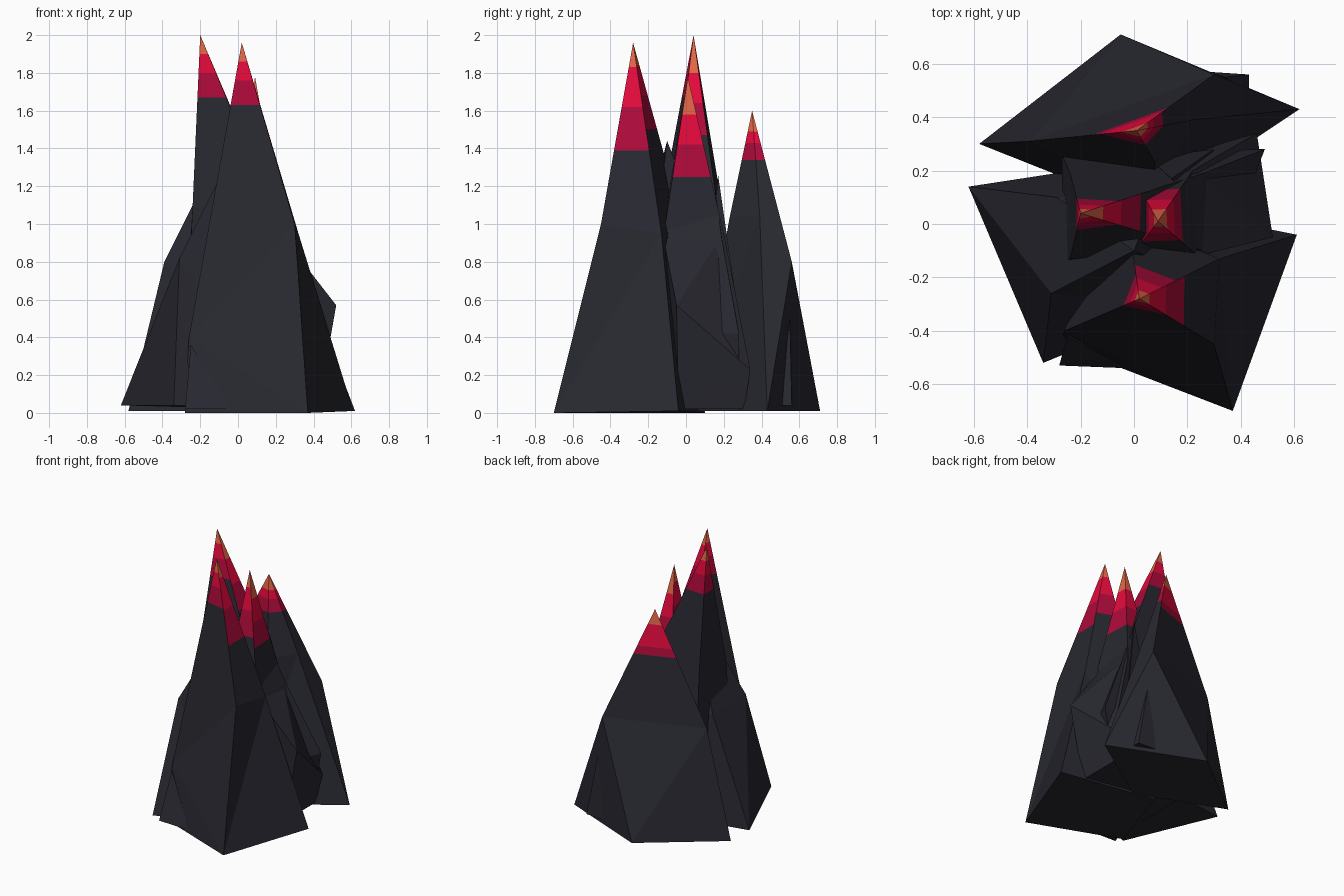
import bpy
import bmesh
from mathutils import Vector

default_cube = bpy.data.objects.get("Cube")
if default_cube:
    bpy.data.objects.remove(default_cube, do_unlink=True)


def make_material(name, red, green, blue):
    material = bpy.data.materials.new(name)
    material.use_nodes = True
    color = (red, green, blue, 1)
    material.diffuse_color = color
    shader = next(n for n in material.node_tree.nodes if n.type == "BSDF_PRINCIPLED")
    shader.inputs["Base Color"].default_value = color
    shader.inputs["Roughness"].default_value = 0.8
    return material


MATERIALS = [
    make_material("tip_orange", 0.75, 0.13, 0.06),
    make_material("bright_crimson", 0.77, 0.003, 0.045),
    make_material("deep_crimson", 0.42, 0.003, 0.042),
    make_material("charcoal_rock", 0.021, 0.021, 0.03),
]
ROCK = len(MATERIALS) - 1

# How far each painted band reaches below the apex
NARROW = (0.1, 0.2, 0.33)
MEDIUM = (0.12, 0.28, 0.46)
WIDE = (0.13, 0.34, 0.57)
LONG_TIP = (0.2, 0.36, 0.53)
SHORT = (0.11, 0.17, 0.26)
BACK = (0.11, 0.27, 0.33)


def build_spire(name, apex, corners, bands=None):
    """Corners run counterclockwise, each a chain of points from shoulder to foot.
    bands holds one set of band depths for the side starting at each corner."""
    apex = Vector(apex)
    chains = [[Vector(point) for point in chain] for chain in corners]
    bm = bmesh.new()

    def add_face(points, material):
        face = bm.faces.new([bm.verts.new(point) for point in points])
        face.material_index = material

    def point_below(shoulder, depth):
        return apex.lerp(shoulder, depth / (apex.z - shoulder.z))

    for i, chain in enumerate(chains):
        following = chains[(i + 1) % len(chains)]
        left, right = [apex], [apex]
        # Painted tip: level cuts across this side
        for depth in bands[i] if bands else ():
            left.append(point_below(chain[0], depth))
            right.append(point_below(following[0], depth))
        painted = len(left) - 1
        left += chain
        right += following
        for level in range(len(left) - 1):
            material = level if level < painted else ROCK
            outline = [left[level], left[level + 1], right[level + 1]]
            if level:
                outline.append(right[level])
            add_face(outline, material)

    # Closed underside
    add_face([chain[-1] for chain in reversed(chains)], ROCK)
    bmesh.ops.remove_doubles(bm, verts=bm.verts[:], dist=0.0001)
    rock_faces = [f for f in bm.faces if f.material_index == ROCK]
    bmesh.ops.triangulate(bm, faces=rock_faces, quad_method="SHORT_EDGE")

    mesh = bpy.data.meshes.new(name)
    bm.to_mesh(mesh)
    bm.free()
    for material in MATERIALS:
        mesh.materials.append(material)
    spire = bpy.data.objects.new(name, mesh)
    bpy.context.collection.objects.link(spire)
    return spire


# Front spire, broad and almost as tall as the highest
build_spire("front_spire", (0.02, -0.28, 1.96), [
    [(0.3, -0.45, 1.0), (0.37, -0.7, 0)],
    [(0.32, -0.13, 0.95), (0.61, -0.04, 0.01)],
    [(-0.02, 0, 0.95), (-0.1, 0.1, 0)],
    [(-0.26, -0.4, 0.4), (-0.28, -0.45, 0)],
], [WIDE, MEDIUM, NARROW, NARROW])

# Highest spire, leaning away from its long +x side
build_spire("leaning_spire", (-0.2, 0.04, 2.0), [
    [(0.26, -0.1, 0.9), (0.42, 0.1, 0.42), (0.4, 0.1, 0.02)],
    [(0.26, 0.19, 0.92), (0.49, 0.28, 0.42), (0.42, 0.28, 0.02)],
    [(-0.24, 0.19, 1.1), (-0.27, 0.26, 0.6), (-0.25, 0.23, 0.02)],
    [(-0.24, -0.13, 1.1), (-0.27, -0.15, 0.5), (-0.25, -0.2, 0.02)],
], [LONG_TIP, NARROW, NARROW, NARROW])

# Slim central spire with a flared foot
build_spire("central_spire", (0.09, 0.01, 1.78), [
    [(0, -0.11, 1.05), (-0.03, -0.15, 0.5), (-0.05, -0.2, 0.02)],
    [(0.24, -0.12, 0.93), (0.52, -0.05, 0.57), (0.42, -0.04, 0.02)],
    [(0.22, 0.2, 0.95), (0.46, 0.34, 0.23), (0.42, 0.31, 0.02)],
    [(0, 0.17, 1.05), (-0.03, 0.2, 0.5), (-0.05, 0.2, 0.02)],
], [MEDIUM, LONG_TIP, LONG_TIP, MEDIUM])

# Unpainted flank, spreading wide on the -x side
build_spire("side_flank", (0, -0.1, 1.44), [
    [(-0.31, -0.26, 0.82), (-0.34, -0.52, 0.04)],
    [(0.18, -0.18, 0.8), (0.2, -0.3, 0.02)],
    [(0.1, 0.15, 0.8), (0.1, 0.25, 0.02)],
    [(-0.29, 0.1, 0.8), (-0.62, 0.14, 0.04)],
])

# Rear spire, lowest and widest
build_spire("rear_spire", (0.01, 0.35, 1.6), [
    [(-0.39, 0.31, 0.8), (-0.58, 0.3, 0.01)],
    [(0.08, 0.23, 1.03), (0.05, 0.05, 0.01)],
    [(0.22, 0.39, 1.05), (0.62, 0.43, 0.01)],
    [(0.3, 0.56, 0.8), (-0.05, 0.71, 0.01)],
], [SHORT, SHORT, SHORT, BACK])

# Plain rock slivers wedged between the spires
build_spire("rear_shard", (0.34, 0.55, 0.5), [
    [(0.43, 0.49, 0.04)], [(0.43, 0.56, 0.04)], [(0.28, 0.57, 0.04)],
])
build_spire("inner_shard", (0.14, 0.17, 1.26), [
    [(0.2, 0.1, 0.5)], [(0.3, 0.28, 0.5)], [(0.05, 0.25, 0.5)],
])
build_spire("front_shard", (-0.25, -0.42, 0.36), [
    [(-0.28, -0.53, 0.02)], [(-0.03, -0.54, 0.02)], [(-0.2, -0.3, 0.02)],
])
